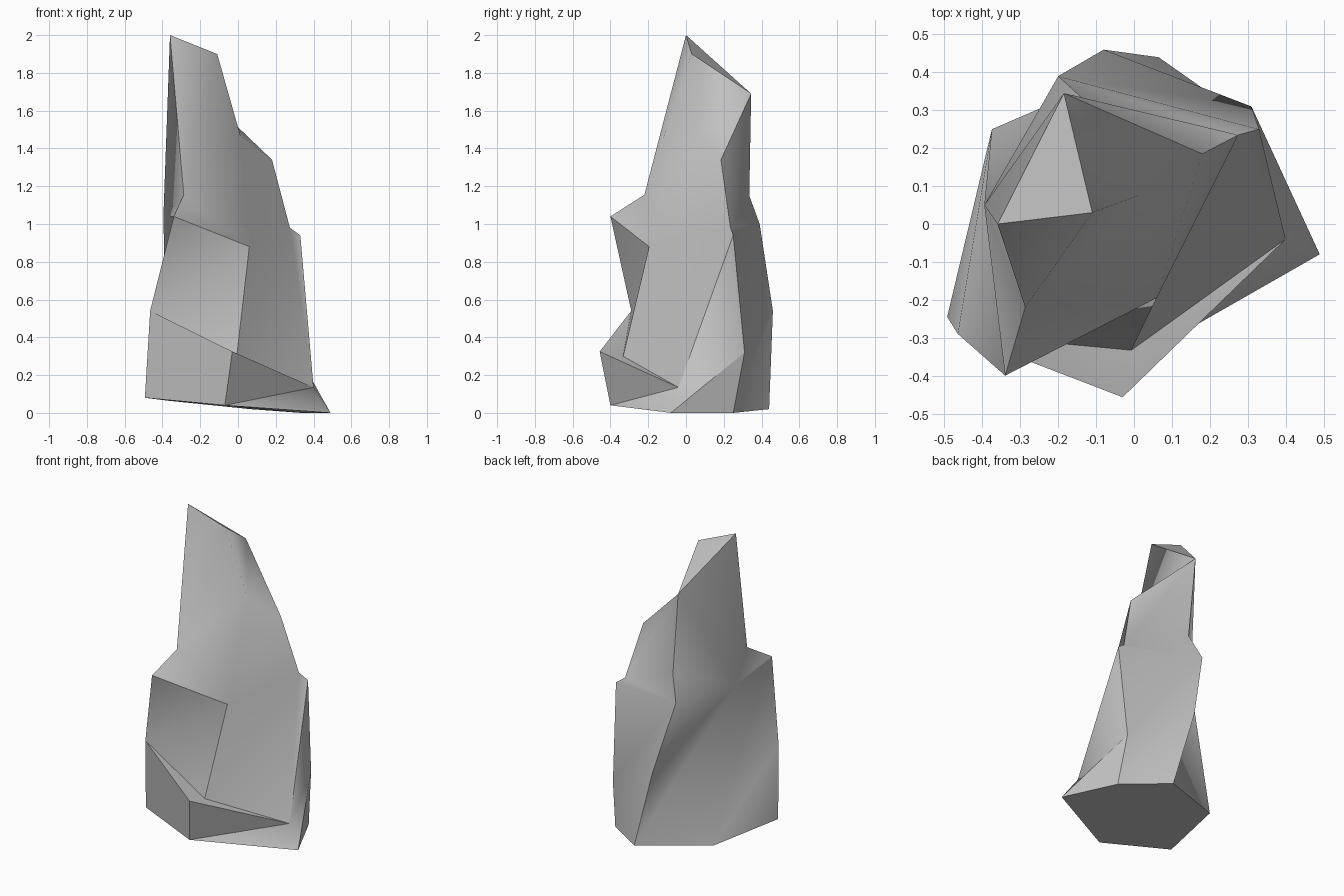
import bpy
import bmesh

# Remove the default object
if "Cube" in bpy.data.objects:
    bpy.data.objects.remove(bpy.data.objects["Cube"], do_unlink=True)

# Corners of the rock, from summit to foot
corners = dict(
    peak=(-.36, 0, 2), brow=(-.11, .03, 1.9), nape=(-.185, .345, 1.69),
    dip=(.012, .075, 1.47), spur=(.18, .185, 1.34), nick=(-.14, .335, 1.15),
    step=(-.287, -.22, 1.155), chin=(-.34, -.4, 1.04), cheek=(-.395, .05, 1.04),
    hump=(-.2, .39, 1), notch=(.275, .235, .98), elbow=(.33, .25, .94),
    lip=(.06, -.195, .88), hip=(-.465, -.29, .54), heel=(-.08, .46, .54),
    knee=(-.03, -.457, .325), nook=(-.007, -.333, .3), flank=(.31, .31, .32),
    ledge=(.4, -.04, .135),
    foot_a=(-.493, -.245, .08), foot_b=(-.07, -.4, .04), foot_c=(.49, -.08, 0),
    foot_d=(.335, .25, 0), foot_e=(.065, .44, .02), foot_f=(-.375, .25, .065),
)

# Facets of each side, as corner names
facets = {
    "cap": "peak brow nape",
    "upper_front": "peak step brow, step dip brow, brow dip nape, dip spur nape,"
                   "dip lip spur, lip notch spur, step lip dip, step chin lip",
    "lower_front": "lip nook notch, nook ledge notch, notch ledge elbow,"
                   "chin hip lip, hip nook lip",
    "toe": "hip knee nook, nook knee ledge, hip foot_a foot_b knee,"
           "knee foot_b ledge, ledge foot_b foot_c",
    "left_flank": "elbow ledge flank, ledge foot_c flank, foot_c foot_d flank",
    "back": "nape spur notch, nape notch nick, nick notch hump, notch elbow hump,"
            "hump elbow flank, hump flank heel, heel flank foot_d, heel foot_d foot_e",
    "right_flank": "peak nape cheek, nape nick cheek, nick hump cheek, peak cheek step,"
                   "step cheek chin, chin cheek foot_f, chin foot_f hip, hip foot_f foot_a,"
                   "cheek hump heel, cheek heel foot_e, cheek foot_e foot_f",
    "base": "foot_a foot_f foot_e foot_d foot_c foot_b",
}

# Chains of hard edges; everything else is softly shaded
creases = [
    "peak brow nape peak", "peak step chin cheek", "chin lip nook",
    "chin hip nook ledge", "hip knee ledge foot_b knee", "hip foot_a",
    "nape spur notch elbow ledge", "elbow flank foot_d", "flank foot_c",
    "nape nick hump heel foot_e",
    "foot_a foot_b foot_c foot_d foot_e foot_f foot_a",
]

bm = bmesh.new()
points = {name: bm.verts.new(co) for name, co in corners.items()}
for group in facets.values():
    for facet in group.split(","):
        bm.faces.new([points[n] for n in facet.split()]).smooth = True
for chain in creases:
    names = chain.split()
    for a, b in zip(names, names[1:]):
        bm.edges.get((points[a], points[b])).smooth = False
bmesh.ops.recalc_face_normals(bm, faces=bm.faces[:])

mesh = bpy.data.meshes.new("rock_spire")
bm.to_mesh(mesh)
bm.free()
rock = bpy.data.objects.new("rock_spire", mesh)
bpy.context.collection.objects.link(rock)

# Plain stone colour
stone = bpy.data.materials.new("grey_stone")
stone.use_nodes = True
colour = (.53, .53, .53, 1)
stone.diffuse_color = colour
stone.node_tree.nodes["Principled BSDF"].inputs["Base Color"].default_value = colour
mesh.materials.append(stone)
